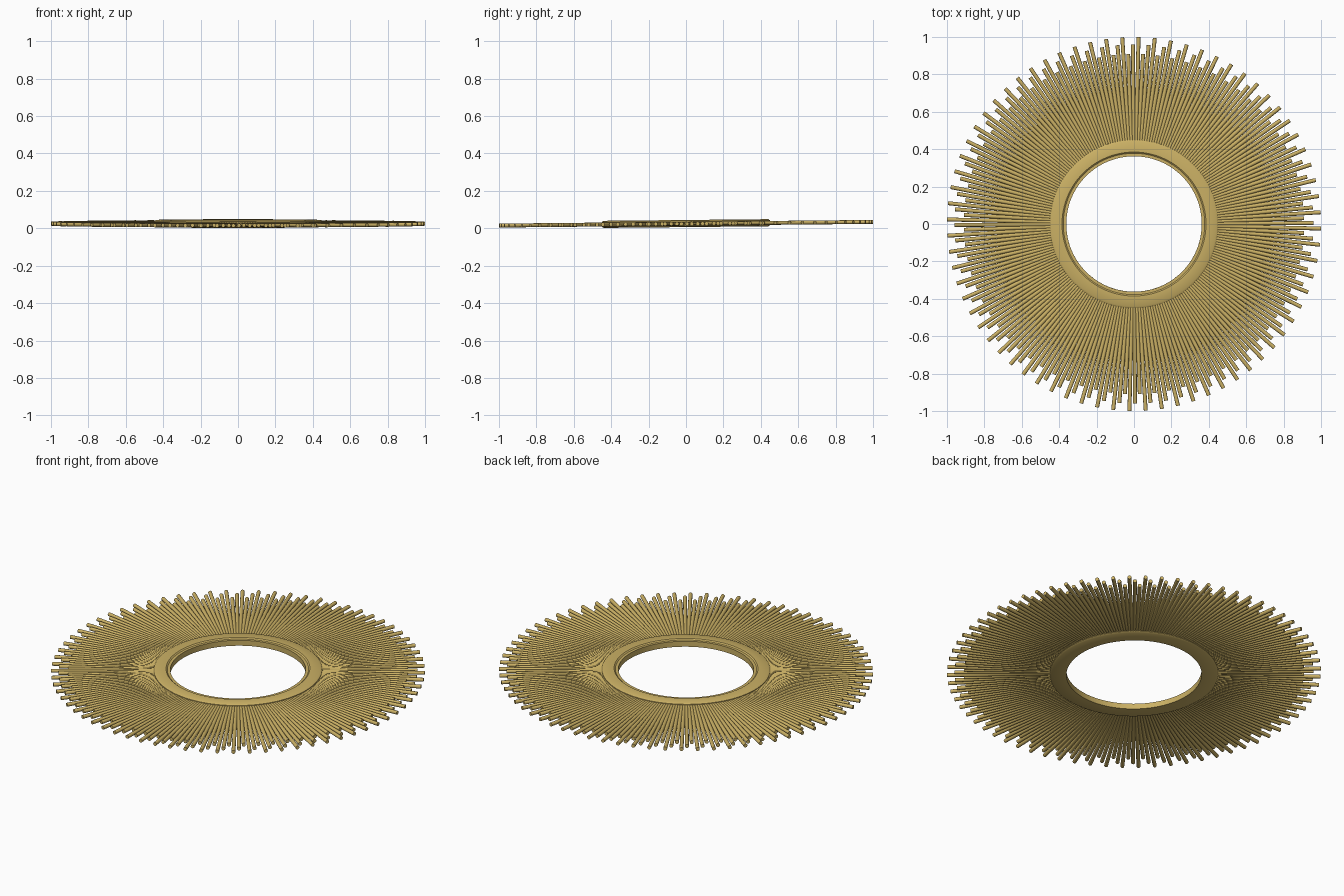
import bpy, bmesh, math
from mathutils import Matrix, Vector

if "Cube" in bpy.data.objects:
    bpy.data.objects.remove(bpy.data.objects["Cube"])

TILT = Matrix.Translation((0, 0, 0.0245)) @ Matrix.Rotation(0.0098, 4, 'X')

brass = bpy.data.materials.new("brass")
brass.diffuse_color = (0.60, 0.44, 0.13, 1)
brass.use_nodes = True
brass.node_tree.nodes["Principled BSDF"].inputs["Base Color"].default_value = brass.diffuse_color


def finish(bm, name):
    bmesh.ops.recalc_face_normals(bm, faces=bm.faces)
    bm.transform(TILT)
    me = bpy.data.meshes.new(name)
    bm.to_mesh(me)
    bm.free()
    ob = bpy.data.objects.new(name, me)
    bpy.context.collection.objects.link(ob)
    me.materials.append(brass)
    bpy.ops.object.select_all(action='DESELECT')
    ob.select_set(True)
    bpy.context.view_layer.objects.active = ob
    bpy.ops.object.shade_smooth_by_angle(angle=math.radians(35))
    return ob


def lathe(name, profile, steps=128):
    bm = bmesh.new()
    rings = []
    for i in range(steps):
        a = 2 * math.pi * i / steps
        rings.append([bm.verts.new((r * math.cos(a), r * math.sin(a), z)) for r, z in profile])
    n = len(profile)
    for i in range(steps):
        p, q = rings[i], rings[(i + 1) % steps]
        for j in range(n):
            k = (j + 1) % n
            bm.faces.new((p[j], q[j], q[k], p[k]))
    return finish(bm, name)


def rods(name, r0, r1, offset, z=0.0, count=72, radius=0.0105):
    bm = bmesh.new()
    for i in range(count):
        a = math.radians(offset + 360 / count * i)
        m = (Matrix.Rotation(a, 4, 'Z') @ Matrix.Translation(((r0 + r1) / 2, 0, z))
             @ Matrix.Rotation(math.pi / 2, 4, 'Y'))
        bmesh.ops.create_cone(bm, cap_ends=True, segments=12, radius1=radius,
                              radius2=radius, depth=r1 - r0, matrix=m)
    return finish(bm, name)


# mirror frame with a shallow step around the opening
lathe("frame_ring", [(0.362, -0.018), (0.362, 0.014), (0.378, 0.014), (0.385, 0.02),
                     (0.440, 0.02), (0.45, 0.014), (0.45, -0.012), (0.44, -0.018)])

# three interleaved sets of radiating rods
rods("long_rods", 0.42, 1.0, -1.4)
rods("middle_rods", 0.42, 0.96, 0.3)
rods("short_rods", 0.42, 0.91, 1.95)
